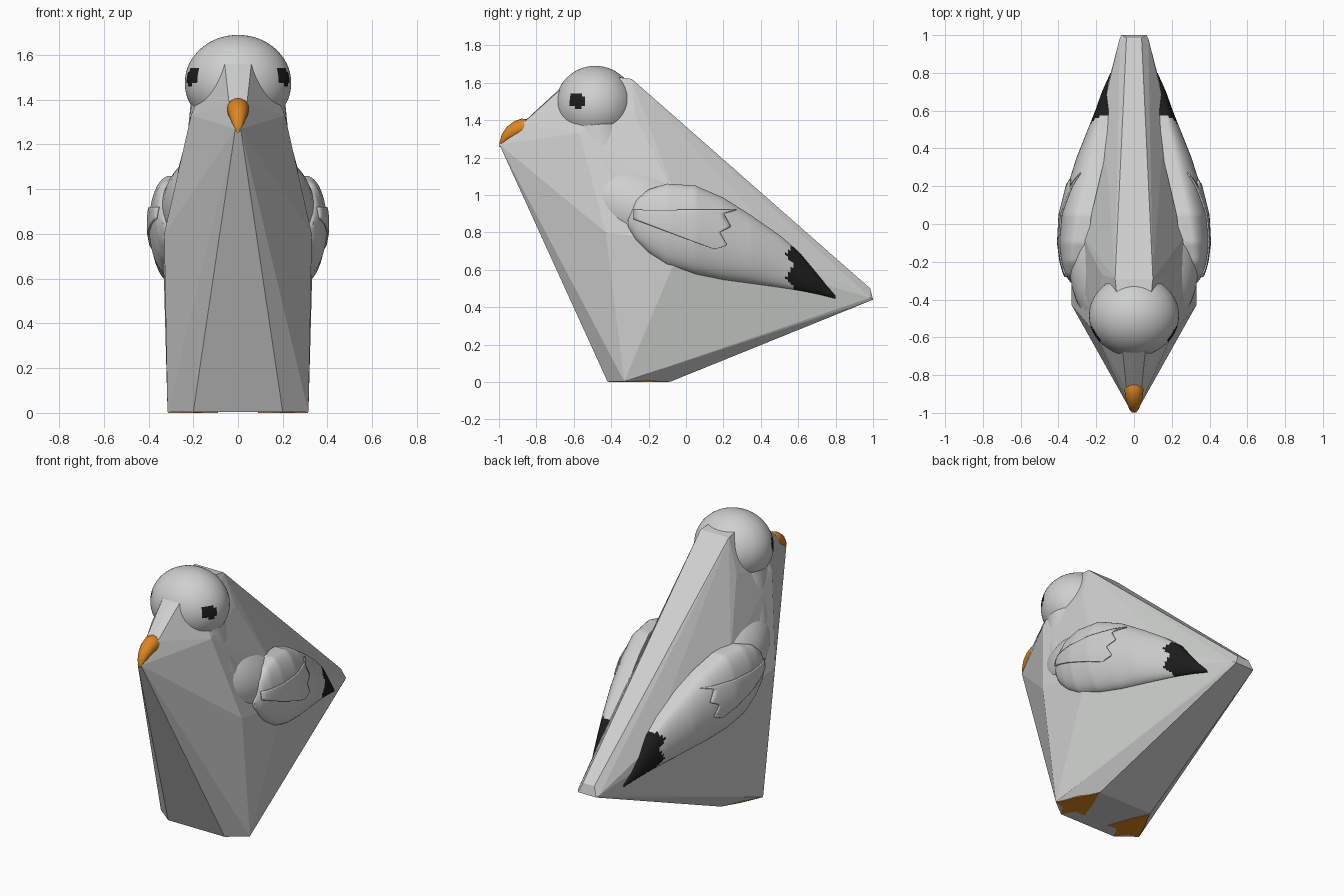
import bpy, bmesh, math
from mathutils import Vector, Matrix

if "Cube" in bpy.data.objects:
    bpy.data.objects.remove(bpy.data.objects["Cube"])


def material(name, rgb):
    m = bpy.data.materials.new(name)
    m.diffuse_color = (*rgb, 1)
    m.use_nodes = True
    m.node_tree.nodes["Principled BSDF"].inputs["Base Color"].default_value = m.diffuse_color
    return m


WHITE = material("pale grey", (0.62, 0.63, 0.62))
BLACK = material("black", (0.012, 0.012, 0.012))
ORANGE = material("orange", (0.72, 0.24, 0.015))


def finish(name, bm, mats, smooth=None):
    bmesh.ops.recalc_face_normals(bm, faces=bm.faces)
    me = bpy.data.meshes.new(name)
    bm.to_mesh(me)
    bm.free()
    ob = bpy.data.objects.new(name, me)
    bpy.context.collection.objects.link(ob)
    for m in mats:
        me.materials.append(m)
    if smooth:
        bpy.ops.object.select_all(action='DESELECT')
        ob.select_set(True)
        bpy.context.view_layer.objects.active = ob
        bpy.ops.object.shade_smooth_by_angle(angle=math.radians(smooth))
    return ob


def loft(rings):
    """Closed skin through a list of equal-length rings."""
    bm = bmesh.new()
    vs = [[bm.verts.new(p) for p in r] for r in rings]
    n = len(rings[0])
    for a, b in zip(vs, vs[1:]):
        for i in range(n):
            j = (i + 1) % n
            bm.faces.new((a[i], a[j], b[j], b[i]))
    bm.faces.new(vs[0])
    bm.faces.new(vs[-1])
    return bm


# Faceted outer shell: convex wrap round beak, head, flanks, tail and feet
half = [(0.012, -0.998, 1.27), (0.04, -0.87, 1.385), (0.0, -0.64, 1.6),
        (0.07, -0.57, 1.655), (0.1, -0.29, 1.62), (0.17, -0.27, 1.42),
        (0.21, -0.57, 1.33), (0.25, -0.57, 0.92), (0.33, -0.43, 0.8),
        (0.335, -0.02, 0.74), (0.28, -0.05, 0.98), (0.165, 0.6, 0.64),
        (0.04, 0.985, 0.5), (0.075, 0.985, 0.45), (0.065, 1.0, 0.44),
        (0.2, -0.42, 0.003), (0.315, -0.33, 0.003), (0.19, -0.08, 0.003)]
bm = bmesh.new()
for x, y, z in half:
    for s in ((1, -1) if x else (1,)):
        bm.verts.new((s * x, y, z))
out = bmesh.ops.convex_hull(bm, input=bm.verts)
bmesh.ops.delete(bm, geom=[v for v in bm.verts if not v.link_faces], context='VERTS')
finish("faceted_shell", bm, [WHITE])

# Head, with the eyes coloured on the faces nearest the eye centres
bm = bmesh.new()
bmesh.ops.create_uvsphere(bm, u_segments=72, v_segments=40, radius=1)
for v in bm.verts:
    v.co = Vector((v.co.x * 0.238, v.co.y * 0.215 - 0.485, v.co.z * 0.215 + 1.475))
for f in bm.faces:
    c = f.calc_center_median()
    f.material_index = int(math.hypot(c.y + 0.58, c.z - 1.505) < 0.042)
finish("head", bm, [WHITE, BLACK], 40)

# Body
bm = bmesh.new()
bmesh.ops.create_uvsphere(bm, u_segments=40, v_segments=24, radius=1)
bmesh.ops.transform(bm, verts=bm.verts, matrix=Matrix.Translation((0, -0.2, 0.9))
                    @ Matrix.Rotation(math.radians(-22), 4, 'X')
                    @ Matrix.Diagonal((0.345, 0.47, 0.28, 1)))
finish("body", bm, [WHITE], 40)

# Neck
rings = []
for z, y, rx, ry in ((0.9, -0.35, 0.3, 0.26), (1.1, -0.42, 0.265, 0.2),
                     (1.25, -0.46, 0.225, 0.19), (1.4, -0.48, 0.21, 0.18)):
    rings.append([(rx * math.cos(k * math.tau / 32), y + ry * math.sin(k * math.tau / 32), z)
                  for k in range(32)])
finish("neck", loft(rings), [WHITE], 40)

# Beak: hooked cone
rings = []
for y, z, rx, rz in ((-0.85, 1.36, 0.05, 0.045), (-0.88, 1.358, 0.05, 0.05),
                     (-0.92, 1.346, 0.045, 0.047), (-0.96, 1.322, 0.034, 0.04),
                     (-0.985, 1.294, 0.022, 0.03), (-0.998, 1.265, 0.008, 0.012)):
    rings.append([(rx * math.cos(k * math.tau / 16), y, z + rz * math.sin(k * math.tau / 16))
                  for k in range(16)])
finish("beak", loft(rings), [ORANGE], 50)

# Wing stations: y, lower z, upper z, ridge x, edge x
WING = [(-0.31, 0.83, 0.87, 0.335, 0.32), (-0.27, 0.76, 0.97, 0.365, 0.325),
        (-0.2, 0.69, 1.03, 0.385, 0.32), (-0.1, 0.62, 1.06, 0.398, 0.305),
        (0.05, 0.575, 1.05, 0.39, 0.285), (0.2, 0.545, 0.985, 0.352, 0.25),
        (0.35, 0.525, 0.89, 0.305, 0.215), (0.5, 0.505, 0.785, 0.245, 0.185),
        (0.6, 0.49, 0.70, 0.205, 0.165), (0.7, 0.47, 0.58, 0.17, 0.14),
        (0.8, 0.445, 0.46, 0.125, 0.115)]


def station(y):
    for a, b in zip(WING, WING[1:]):
        if y <= b[0]:
            t = (y - a[0]) / (b[0] - a[0])
            return [p + (q - p) * t for p, q in zip(a, b)]
    return WING[-1]


def wing_x(y, z, lift=0.0):
    _, lo, hi, ridge, edge = station(y)
    u = max(-1, min(1, 2 * (z - lo) / (hi - lo) - 1))
    return edge + (ridge - edge) * math.sqrt(1 - u * u * 0.999) + lift


def tip_edge(z):
    """Zigzag where the dark wing tip begins."""
    return 0.53 + 0.05 * abs(((z - 0.5) / 0.06) % 2 - 1)


for side, tag in ((1, "right"), (-1, "left")):
    # Main wing
    rings = []
    for i in range(75):
        y = -0.31 + 1.11 * i / 74
        _, lo, hi, ridge, edge = station(y)
        arc = []
        for k in range(25):
            z = (lo + hi) / 2 - (hi - lo) / 2 * math.cos(math.pi * k / 24)
            arc.append((side * wing_x(y, z), y, z))
        arc += [(side * (edge - 0.06), y, hi), (side * (edge - 0.06), y, lo)]
        rings.append(arc)
    bm = loft(rings)
    for f in bm.faces:
        c = f.calc_center_median()
        f.material_index = int(c.y > tip_edge(c.z))
    finish(tag + "_wing", bm, [WHITE, BLACK], 50)

    # Raised shoulder feathers with a stepped trailing edge
    bm = bmesh.new()
    trail = [(0.15, 0.71), (0.22, 0.73), (0.18, 0.8), (0.24, 0.83), (0.2, 0.9), (0.27, 0.92)]
    rows = []
    for i in range(26):
        z = 0.71 + 0.21 * i / 25
        for a, b in zip(trail, trail[1:]):
            if z <= b[1] + 1e-6:
                end = a[0] + (b[0] - a[0]) * (z - a[1]) / (b[1] - a[1])
                break
        start = max(-0.28, 0.15 - 0.43 * (z - 0.71) / 0.16)
        rows.append([bm.verts.new((side * wing_x(y, z, 0.006), y, z)) for y in
                     (start + (end - start) * k / 16 for k in range(17))])
    for a, b in zip(rows, rows[1:]):
        for k in range(16):
            bm.faces.new((a[k], a[k + 1], b[k + 1], b[k]))
    ob = finish(tag + "_shoulder_feathers", bm, [WHITE], 50)
    m = ob.modifiers.new("thickness", 'SOLIDIFY')
    m.thickness = 0.008
    m.offset = 0

    # Webbed foot
    bm = bmesh.new()
    web = [(0.19, -0.09), (0.255, -0.2), (0.312, -0.33), (0.25, -0.345), (0.2, -0.415),
           (0.16, -0.34), (0.09, -0.34), (0.14, -0.2)]
    base = bm.faces.new([bm.verts.new((side * x, y, 0)) for x, y in web])
    top = bmesh.ops.extrude_face_region(bm, geom=[base])["geom"]
    bmesh.ops.translate(bm, vec=(0, 0, 0.009), verts=[v for v in top if isinstance(v, bmesh.types.BMVert)])
    finish(tag + "_foot", bm, [ORANGE])
